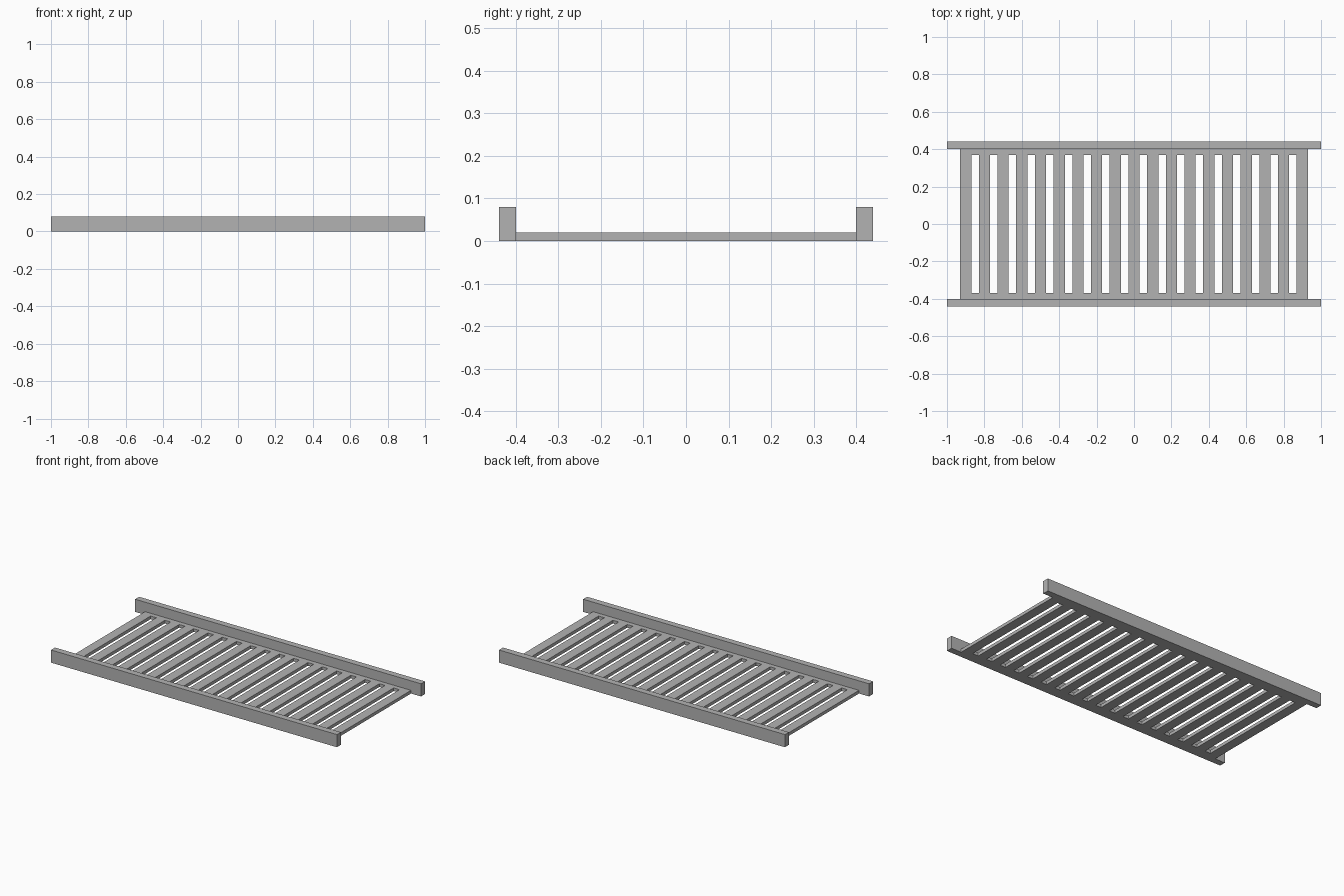
import bpy, bmesh

cube = bpy.data.objects.get("Cube")
if cube:
    bpy.data.objects.remove(cube, do_unlink=True)

# Single grey paint
grey = bpy.data.materials.new("plain_grey")
grey.use_nodes = True
colour = (0.45, 0.45, 0.45, 1)
grey.diffuse_color = colour
grey.node_tree.nodes["Principled BSDF"].inputs["Base Color"].default_value = colour

SLATS, SLAT_WIDTH, GAP = 19, 0.06, 0.04
SLOT_END, DECK_EDGE, DECK_HEIGHT = 0.37, 0.40, 0.02
RAIL_WIDTH, RAIL_HEIGHT = 0.04, 0.08


def add_object(name, bm):
    bmesh.ops.recalc_face_normals(bm, faces=bm.faces)
    mesh = bpy.data.meshes.new(name)
    bm.to_mesh(mesh)
    bm.free()
    mesh.materials.append(grey)
    obj = bpy.data.objects.new(name, mesh)
    bpy.context.collection.objects.link(obj)
    return obj


# Slotted deck: flat cells with the slots left out, raised to thickness
pitch = SLAT_WIDTH + GAP
half_length = ((SLATS - 1) * pitch + SLAT_WIDTH) / 2
xs = []
for i in range(SLATS):
    start = -half_length + i * pitch
    xs += [start, start + SLAT_WIDTH]
ys = [-DECK_EDGE, -SLOT_END, SLOT_END, DECK_EDGE]

bm = bmesh.new()
grid = [[bm.verts.new((x, y, 0)) for y in ys] for x in xs]
for i in range(len(xs) - 1):
    for j in range(len(ys) - 1):
        if i % 2 and j == 1:
            continue
        bm.faces.new((grid[i][j], grid[i + 1][j], grid[i + 1][j + 1], grid[i][j + 1]))
base = list(bm.faces)
raised = bmesh.ops.extrude_face_region(bm, geom=base, use_keep_orig=True)
top = [v for v in raised["geom"] if isinstance(v, bmesh.types.BMVert)]
bmesh.ops.translate(bm, verts=top, vec=(0, 0, DECK_HEIGHT))
add_object("slatted_deck", bm)

# Long side rails
for name, side in (("front_rail", -1), ("back_rail", 1)):
    bm = bmesh.new()
    bmesh.ops.create_cube(bm, size=1)
    bmesh.ops.scale(bm, verts=bm.verts, vec=(2, RAIL_WIDTH, RAIL_HEIGHT))
    rail = add_object(name, bm)
    rail.location = (0, side * (DECK_EDGE + RAIL_WIDTH / 2), RAIL_HEIGHT / 2)
